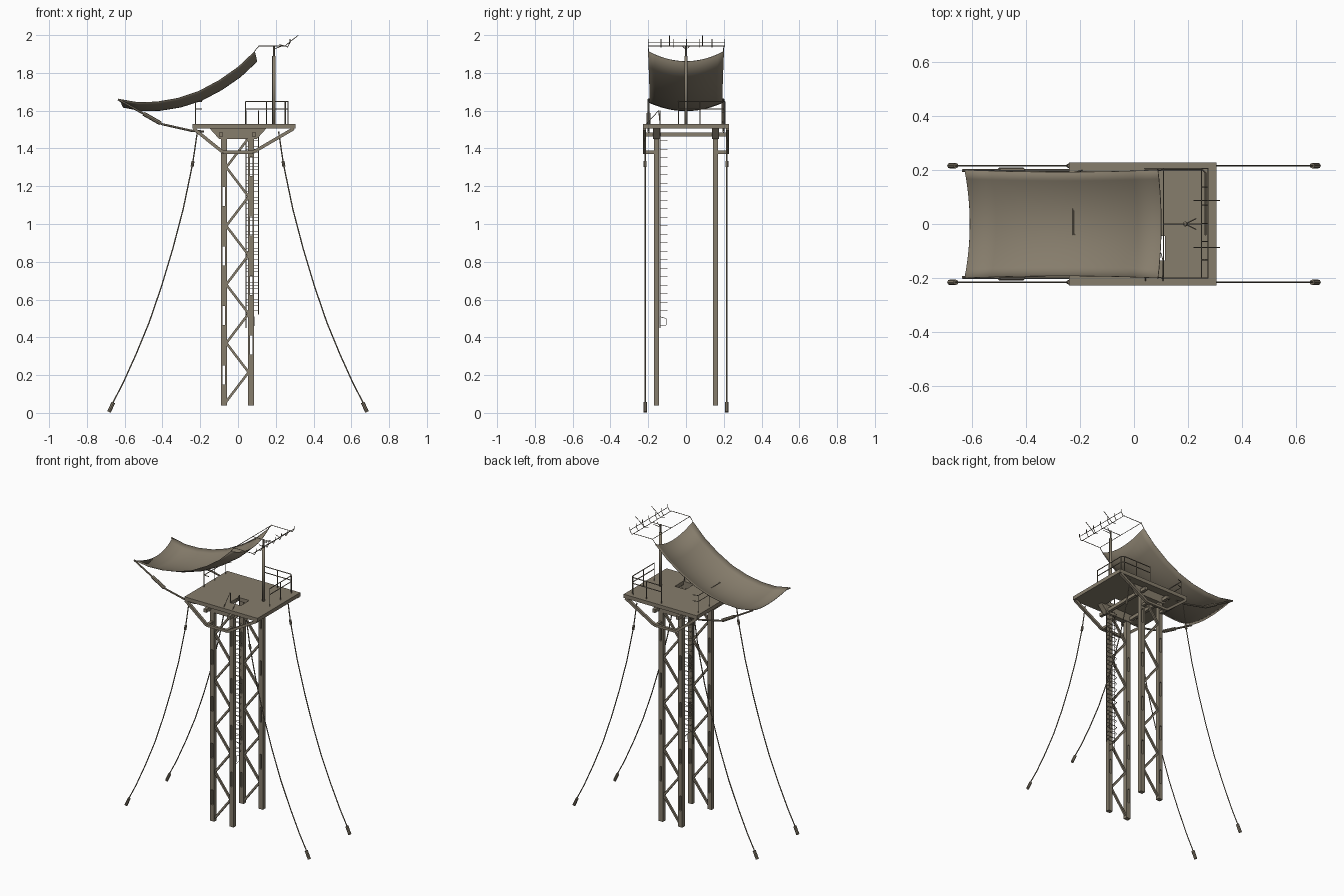
import bpy, bmesh, math
from mathutils import Vector, Matrix

cube = bpy.data.objects.get("Cube")
if cube:
    bpy.data.objects.remove(cube, do_unlink=True)

mat = bpy.data.materials.new("weathered_taupe")
mat.use_nodes = True
colour = (0.24, 0.205, 0.15, 1)
mat.diffuse_color = colour
mat.node_tree.nodes["Principled BSDF"].inputs["Base Color"].default_value = colour


def finish(name, bm, smooth=False):
    mesh = bpy.data.meshes.new(name)
    bmesh.ops.recalc_face_normals(bm, faces=bm.faces)
    for f in bm.faces:
        f.smooth = smooth
    bm.to_mesh(mesh)
    bm.free()
    mesh.materials.append(mat)
    obj = bpy.data.objects.new(name, mesh)
    bpy.context.collection.objects.link(obj)
    return obj


def boxes(name, spans):
    """One object from boxes given as (x0, x1, y0, y1, z0, z1)."""
    bm = bmesh.new()
    for x0, x1, y0, y1, z0, z1 in spans:
        m = Matrix.Translation(((x0 + x1) / 2, (y0 + y1) / 2, (z0 + z1) / 2))
        m = m @ Matrix.Diagonal((x1 - x0, y1 - y0, z1 - z0, 1))
        bmesh.ops.create_cube(bm, size=1, matrix=m)
    return finish(name, bm)


def rods(name, paths, r, sides=6):
    """One object from polylines swept with straight rods; 4 sides gives square bars."""
    bm = bmesh.new()
    for path in paths:
        pts = [Vector(p) for p in path]
        for a, b in zip(pts, pts[1:]):
            z = (b - a).normalized()
            ref = Vector((1, 0, 0)) if abs(z.y) > 0.9 else Vector((0, 1, 0))
            x = ref.cross(z).normalized()
            rot = Matrix((x, z.cross(x), z)).transposed().to_4x4()
            m = Matrix.Translation((a + b) / 2) @ rot @ Matrix.Rotation(math.pi / 4, 4, 'Z')
            bmesh.ops.create_cone(bm, cap_ends=True, segments=sides, radius1=r, radius2=r,
                                  depth=(b - a).length, matrix=m)
    return finish(name, bm, sides > 8)


# Slotted legs and zigzag bracing, front and back
LEG_Y, LEG_B, LEG_T = 0.156, 0.04, 1.46
for side, s in (("front", -1), ("back", 1)):
    y0, y1 = s * LEG_Y - 0.014, s * LEG_Y + 0.014
    for label, cx, first in (("right", -0.075, 0.2), ("left", 0.07, 0.36)):
        spans = [(cx - 0.016, cx - 0.006, y0, y1, LEG_B, LEG_T),
                 (cx + 0.006, cx + 0.016, y0, y1, LEG_B, LEG_T)]
        z = LEG_B
        for i in range(4):
            c = first + 0.315 * i
            spans.append((cx - 0.006, cx + 0.006, y0, y1, z, c - 0.05))
            z = c + 0.05
        spans.append((cx - 0.006, cx + 0.006, y0, y1, z, LEG_T))
        boxes(f"{side}_{label}_leg", spans)
    zig = [(-0.062 if i % 2 == 0 else 0.056, s * LEG_Y, 0.06 + 0.155 * i) for i in range(10)]
    rods(f"{side}_bracing", [zig], 0.009, 4)

    # Sloping support frame below the deck edge
    ye = s * 0.219
    rods(f"{side}_support_frame",
         [[(-0.235, ye, 1.505), (-0.08, ye, 1.38), (0.08, ye, 1.38), (0.295, ye, 1.505)],
          [(-0.075, ye, 1.38), (-0.075, s * LEG_Y, 1.38)],
          [(0.07, ye, 1.38), (0.07, s * LEG_Y, 1.38)]], 0.012, 4)

    # Tapered gusset over each pair of legs
    bm = bmesh.new()
    profile = [(-0.15, 1.506), (-0.1, 1.45), (0.1, 1.45), (0.15, 1.506)]
    face = bm.faces.new([bm.verts.new((x, s * LEG_Y - 0.018, z)) for x, z in profile])
    ext = bmesh.ops.extrude_face_region(bm, geom=[face])
    bmesh.ops.translate(bm, vec=(0, 0.036, 0),
                        verts=[v for v in ext["geom"] if isinstance(v, bmesh.types.BMVert)])
    finish(f"{side}_gusset", bm)

    # Awning arm
    ya = s * 0.198
    rods(f"{side}_awning_arm", [[(-0.18, ya, 1.49), (-0.24, ya, 1.492), (-0.4, ya, 1.528),
                                 (-0.52, ya, 1.595), (-0.635, ya, 1.66)]], 0.006)
    rods(f"{side}_awning_arm_sleeve", [[(-0.41, ya, 1.533), (-0.5, ya, 1.584)]], 0.011, 8)

    # Guy cables with insulators and ground anchors
    for label, t in (("right", -1), ("left", 1)):
        path = [(0.215, 1.49), (0.24, 1.32), (0.29, 1.08), (0.345, 0.87), (0.405, 0.67),
                (0.47, 0.48), (0.54, 0.31), (0.61, 0.155), (0.675, 0.03)]
        yc = s * 0.216
        rods(f"{side}_{label}_cable", [[(t * x, yc, z) for x, z in path]], 0.0035)
        rods(f"{side}_{label}_insulator", [[(t * 0.238, yc, 1.333), (t * 0.243, yc, 1.303)]],
             0.008, 8)
        rods(f"{side}_{label}_anchor", [[(t * 0.66, yc, 0.055), (t * 0.683, yc, 0.005)]], 0.01, 8)

# Deck with ladder hatch, and cross beams under it
hx0, hx1, hy0, hy1 = 0.035, 0.115, -0.135, -0.045
boxes("deck", [(-0.24, hx0, -0.228, 0.228, 1.505, 1.53),
               (hx1, 0.305, -0.228, 0.228, 1.505, 1.53),
               (hx0, hx1, -0.228, hy0, 1.505, 1.53),
               (hx0, hx1, hy1, 0.228, 1.505, 1.53)])
boxes("cross_beams", [(x - 0.01, x + 0.01, -0.222, 0.222, 1.462, 1.485) for x in (-0.09, 0.085)])

# Ladder with safety hoops
rods("ladder_rails", [[(0.042, -0.138, 0.45), (0.042, -0.138, 1.6)],
                      [(0.108, -0.138, 0.52), (0.108, -0.138, 1.6)]], 0.002)
rods("ladder_rungs", [[(0.042, -0.138, 0.54 + 0.03 * i), (0.108, -0.138, 0.54 + 0.03 * i)]
                      for i in range(32)], 0.0015)
hoops = [[(0.042, -0.138, z), (0.05, -0.108, z), (0.075, -0.1, z), (0.1, -0.108, z),
          (0.108, -0.138, z)] for z in [0.54 + 0.045 * i for i in range(21)]]
rods("ladder_hoops", hoops, 0.0015)
rods("ladder_end_loop", [[(0.085, -0.14, 0.47), (0.085, -0.14, 0.51), (0.085, -0.105, 0.5),
                          (0.085, -0.105, 0.465), (0.085, -0.14, 0.46)]], 0.0015)
rods("hatch_grab_rails", [[(x, -0.21, 1.53), (x, -0.145, 1.6), (x, -0.138, 1.53)]
                          for x in (0.042, 0.108)], 0.002)

# Deck railings
rails = [[(0.04, 0.205, z), (0.25, 0.205, z), (0.265, 0.19, z), (0.265, -0.04, z)]
         for z in (1.608, 1.648)]
posts = [(0.04, 0.205), (0.15, 0.205), (0.25, 0.205), (0.265, 0.19), (0.265, 0.075), (0.265, -0.04)]
rails += [[(x, y, 1.53), (x, y, 1.648)] for x, y in posts]
rods("main_railing", rails, 0.003)
rails = [[(-0.19, -0.04, z), (-0.225, -0.04, z), (-0.225, 0.19, z), (-0.19, 0.2, z)]
         for z in (1.608, 1.648)]
rails += [[(-0.225, y, 1.53), (-0.225, y, 1.648)] for y in (-0.04, 0.075, 0.19)]
rods("small_railing", rails, 0.0025)

# Sagging canvas awning
edge = [(-0.628, 1.662), (-0.53, 1.645), (-0.43, 1.648), (-0.32, 1.667), (-0.21, 1.703),
        (-0.1, 1.762), (0, 1.832), (0.088, 1.915)]
bm = bmesh.new()
grid = []
for i, (x, z) in enumerate(edge):
    row = []
    for j in range(13):
        v = j / 6 - 1
        sag = 1 - v * v
        u = i / (len(edge) - 1)
        pull = 0.02 * sag * (1 - u) + 0.012 * sag * u
        width = 0.2 - 0.008 * math.sin(math.pi * u)
        row.append(bm.verts.new((x + pull, v * width, z - (0.043 + 0.01 * u) * sag)))
    grid.append(row)
for a, b in zip(grid, grid[1:]):
    for j in range(12):
        bm.faces.new((a[j], b[j], b[j + 1], a[j + 1]))
awning = finish("canvas_awning", bm, True)
solid = awning.modifiers.new("thickness", 'SOLIDIFY')
solid.thickness = 0.003

# Mast and antenna frame
rods("mast", [[(0.19, 0, 1.53), (0.19, 0, 1.89)]], 0.009, 10)
rods("mast_tip", [[(0.19, 0, 1.89), (0.19, 0, 1.945)]], 0.005, 8)
T = 1.942
frame = [[(0.11, -0.2, T), (0.11, 0.205, T)], [(0.25, -0.2, T), (0.25, 0.205, T)],
         [(0.275, -0.2, 1.96), (0.275, 0.205, 1.96)], [(0.11, 0, T), (0.25, 0, T)]]
for s in (-1, 1):
    frame.append([(0.088, s * 0.198, 1.915), (0.11, s * 0.2, T), (0.25, s * 0.2, T)])
    frame.append([(0.19, 0, 1.925), (0.23, s * 0.02, T)])
    frame.append([(0.22, s * 0.087, 1.95), (0.25, s * 0.087, T), (0.275, s * 0.087, 1.965),
                  (0.318, s * 0.087, 1.998)])
for i in range(7):
    y = -0.2 + 0.0675 * i
    frame.append([(0.25, y, T), (0.262, y, 1.936), (0.275, y, 1.96), (0.275, y, 1.98)])
rods("antenna_frame", frame, 0.002)
